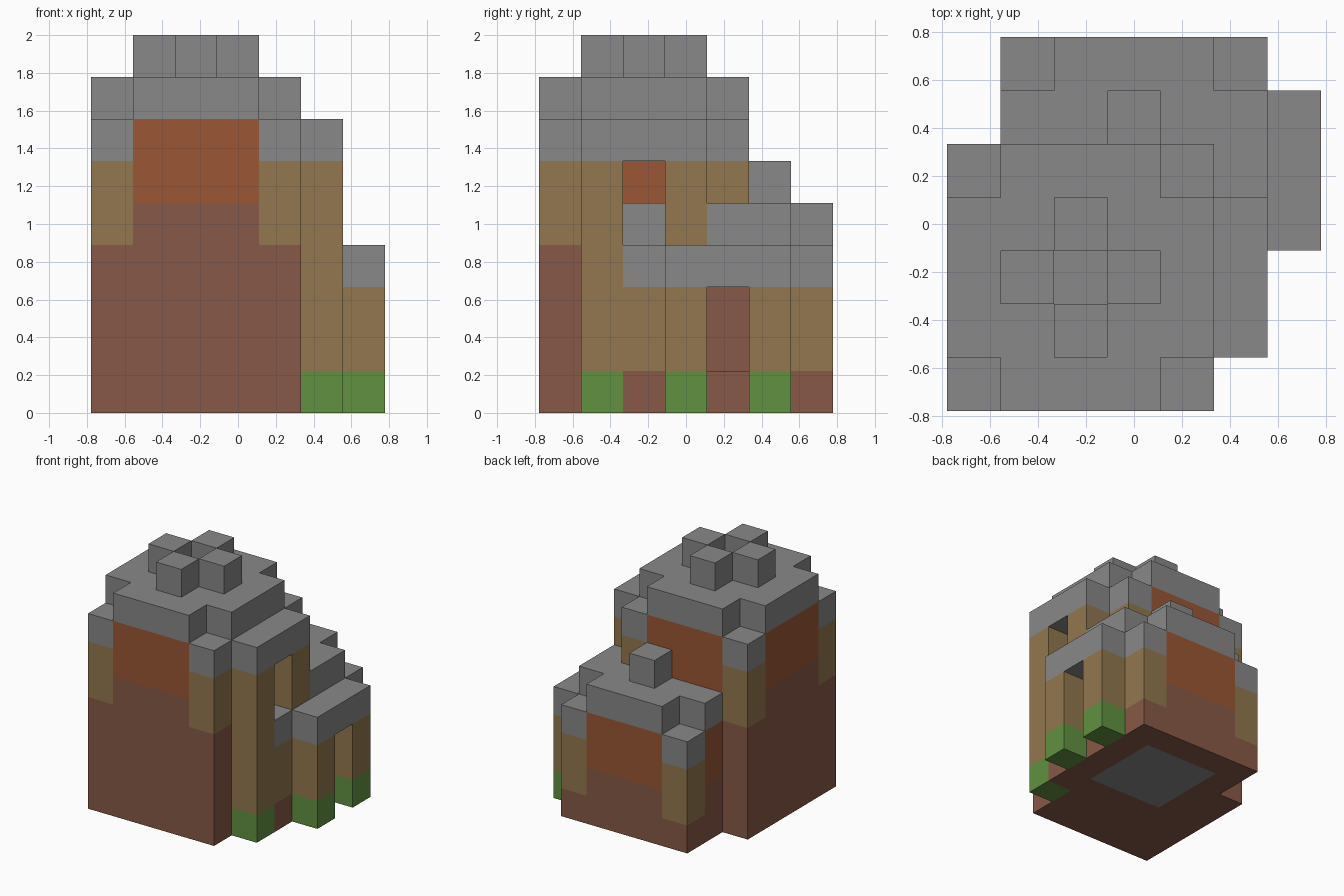
import bpy
import bmesh
from mathutils import Vector

if "Cube" in bpy.data.objects:
    bpy.data.objects.remove(bpy.data.objects["Cube"], do_unlink=True)

UNIT = 2 / 9                      # edge of one block
CENTRE = Vector((3.5, 3.5, 0))    # middle of the plot, in blocks


def linear(c):
    c /= 255
    return c / 12.92 if c <= 0.04045 else ((c + 0.055) / 1.055) ** 2.4


def make_material(name, rgb):
    colour = (*[linear(c) for c in rgb], 1)
    mat = bpy.data.materials.new(name)
    mat.use_nodes = True
    mat.diffuse_color = colour
    bsdf = mat.node_tree.nodes["Principled BSDF"]
    bsdf.inputs["Base Color"].default_value = colour
    bsdf.inputs["Roughness"].default_value = 0.9
    return mat


MATERIALS = {
    "stone": make_material("stone_grey", (136, 136, 136)),
    "brick": make_material("brick_brown", (135, 89, 71)),
    "clay": make_material("clay_orange", (155, 86, 52)),
    "timber": make_material("timber_tan", (146, 119, 78)),
    "grass": make_material("grass_green", (98, 145, 66)),
}

blocks = {}   # cell -> (part, colour)


def put(cell, part, colour):
    """Earlier blocks keep their place."""
    blocks.setdefault(cell, (part, colour))


def tower(name, x0, y0, base):
    """Five by five hollow tower with a porch on its +x side."""
    for i in range(5):
        for j in range(5):
            x, y = x0 + i, y0 + j
            edges = (i in (0, 4)) + (j in (0, 4))
            if edges == 2:        # corner posts with stone caps
                layers = ["brick", "timber", "timber", "stone"]
            elif edges == 1:      # walls
                layers = ["brick", "brick", "clay", "clay"]
                if (i, j) == (4, 2):          # doorway
                    layers[1] = layers[2] = None
            else:                 # floor
                layers = ["stone"]
            for k, colour in enumerate(layers):
                if colour:
                    put((x, y, base + k), name + "_walls", colour)
            if edges < 2:         # roof without its corners
                put((x, y, base + 4), name + "_roof", "stone")

    # merlons around the middle of the roof
    for dx, dy in ((1, 0), (-1, 0), (0, 1), (0, -1)):
        put((x0 + 2 + dx, y0 + 2 + dy, base + 5), name + "_merlons", "stone")

    # porch posts and lintel
    for j in (1, 2, 3):
        if j != 2:
            for k in range(3):
                colour = "timber" if base + k else "grass"
                put((x0 + 5, y0 + j, base + k), name + "_porch", colour)
        put((x0 + 5, y0 + j, base + 3), name + "_porch", "stone")


def foundation(name, x0, y0, base):
    """Carry the raised tower and its porch posts down to the ground."""
    for z in range(base):
        for i in range(5):
            for j in range(5):
                put((x0 + i, y0 + j, z), name + "_foundation", "brick")
        for j in (1, 3):
            put((x0 + 5, y0 + j, z), name + "_porch", "timber" if z else "grass")


tower("tall_tower", 0, 0, 3)
tower("low_tower", 1, 2, 0)
foundation("tall_tower", 0, 0, 3)


def build_part(part):
    """Mesh the exposed block faces of one part."""
    bm = bmesh.new()
    colours = list(dict.fromkeys(c for p, c in blocks.values() if p == part))
    for cell, (owner, colour) in blocks.items():
        if owner != part:
            continue
        middle = Vector(cell) + Vector((0.5, 0.5, 0.5)) - CENTRE
        for axis in range(3):
            for side in (-1, 1):
                normal = Vector((0, 0, 0))
                normal[axis] = side
                if tuple(int(c + n) for c, n in zip(cell, normal)) in blocks:
                    continue
                u = Vector((0, 0, 0))
                u[(axis + 1) % 3] = 0.5
                v = normal.cross(u)
                corners = (-u - v, u - v, u + v, v - u)
                face = bm.faces.new([bm.verts.new((middle + normal / 2 + c) * UNIT)
                                     for c in corners])
                face.material_index = colours.index(colour)
    bmesh.ops.remove_doubles(bm, verts=bm.verts[:], dist=UNIT / 100)
    mesh = bpy.data.meshes.new(part)
    bm.to_mesh(mesh)
    bm.free()
    for colour in colours:
        mesh.materials.append(MATERIALS[colour])
    bpy.context.scene.collection.objects.link(bpy.data.objects.new(part, mesh))


for part in dict.fromkeys(p for p, c in blocks.values()):
    build_part(part)
